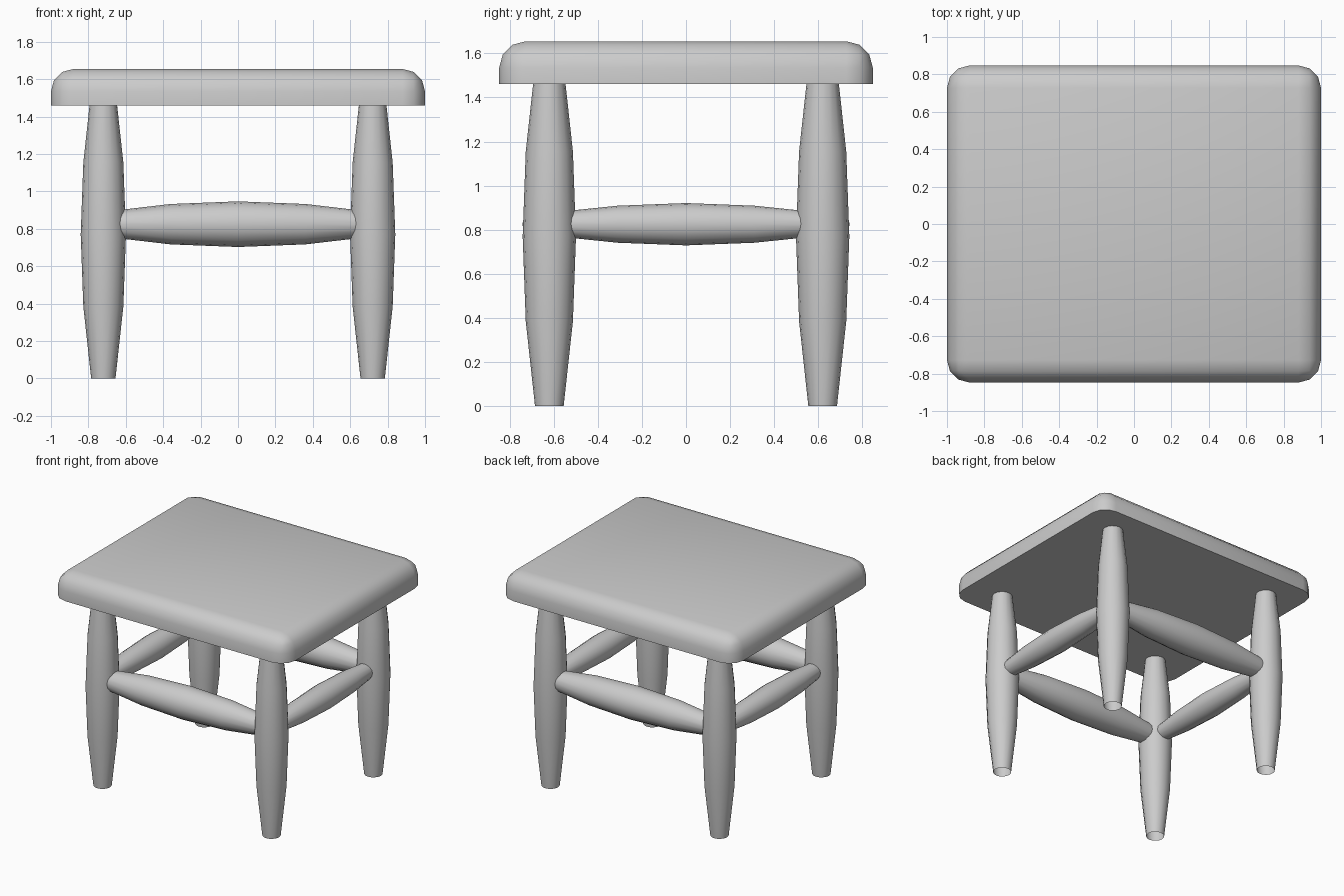
import bpy, bmesh
from math import radians, cos, sin, tau
from mathutils import Matrix

if "Cube" in bpy.data.objects:
    bpy.data.objects.remove(bpy.data.objects["Cube"])

SIDES = 16
LEG_X, LEG_Y, RAIL_Z = 0.72, 0.62, 0.825


def finish(name, bm, smooth=40):
    bmesh.ops.recalc_face_normals(bm, faces=bm.faces)
    mesh = bpy.data.meshes.new(name)
    bm.to_mesh(mesh)
    bm.free()
    obj = bpy.data.objects.new(name, mesh)
    bpy.context.collection.objects.link(obj)
    bpy.ops.object.select_all(action='DESELECT')
    bpy.context.view_layer.objects.active = obj
    obj.select_set(True)
    bpy.ops.object.shade_smooth_by_angle(angle=radians(smooth))
    return obj


def spindle(name, profile, matrix):
    """Open turned tube from (radius, height) pairs, placed by a matrix."""
    bm = bmesh.new()
    rings = [[bm.verts.new((r * cos(tau * i / SIDES), r * sin(tau * i / SIDES), h))
              for i in range(SIDES)] for r, h in profile]
    for a, b in zip(rings, rings[1:]):
        for i in range(SIDES):
            j = (i + 1) % SIDES
            bm.faces.new((a[i], a[j], b[j], b[i]))
    bm.transform(matrix)
    return finish(name, bm)


# Seat: slab with rounded corners and top edge, sharp flat underside
bm = bmesh.new()
bmesh.ops.create_cube(bm, size=1, matrix=Matrix.Translation((0, 0, 1.5575))
                      @ Matrix.Diagonal((2.0, 1.695, 0.195, 1)))
rounded = [e for e in bm.edges if max(v.co.z for v in e.verts) > 1.6]
bmesh.ops.bevel(bm, geom=rounded, offset=0.12, offset_type='OFFSET',
                segments=3, profile=0.5, affect='EDGES')
finish("seat", bm)

# Legs: bulging turned posts, open at the foot
leg_profile = [(0.065, 0), (0.107, 0.385), (0.121, 0.77), (0.107, 1.155), (0.065, 1.54)]
for y, depth in ((-LEG_Y, "front"), (LEG_Y, "back")):
    for x, side in ((-LEG_X, "left"), (LEG_X, "right")):
        spindle(f"{depth}_{side}_leg", leg_profile, Matrix.Translation((x, y, 0)))

# Front and back rails: thicker
long_profile = [(0.066, -0.72), (0.108, -0.36), (0.122, 0), (0.108, 0.36), (0.066, 0.72)]
for y, depth in ((-LEG_Y, "front"), (LEG_Y, "back")):
    spindle(f"{depth}_rail", long_profile,
            Matrix.Translation((0, y, RAIL_Z)) @ Matrix.Rotation(radians(90), 4, 'Y'))

# Side rails: slimmer
short_profile = [(0.052, -0.62), (0.084, -0.31), (0.096, 0), (0.084, 0.31), (0.052, 0.62)]
for x, side in ((-LEG_X, "left"), (LEG_X, "right")):
    spindle(f"{side}_rail", short_profile,
            Matrix.Translation((x, 0, RAIL_Z)) @ Matrix.Rotation(radians(90), 4, 'X'))
